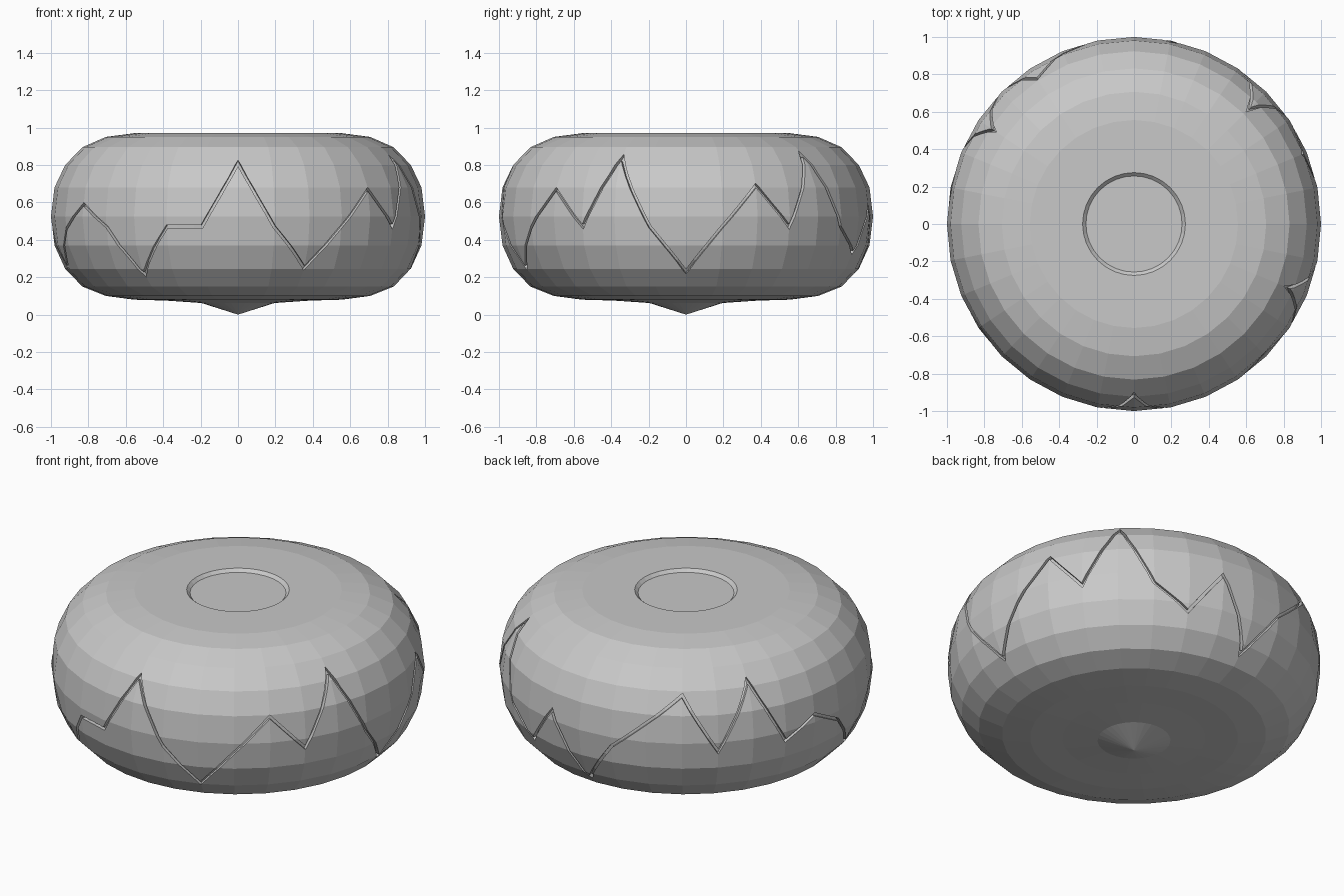
import bpy, bmesh, math
from mathutils import Vector

if "Cube" in bpy.data.objects:
    bpy.data.objects.remove(bpy.data.objects["Cube"])

N = 32
STEP = 2 * math.pi / N

# one flat grey
grey = bpy.data.materials.new("stone_grey")
grey.diffuse_color = (0.58, 0.58, 0.58, 1)
grey.use_nodes = True
grey.node_tree.nodes["Principled BSDF"].inputs["Base Color"].default_value = grey.diffuse_color

# profile (radius, height): bottom tip, rounded side, flat top, shallow round recess
SIDE = [(0.556, 0.08), (0.707, 0.10), (0.832, 0.15), (0.924, 0.245), (0.981, 0.37),
        (1.0, 0.525), (0.981, 0.68), (0.924, 0.80), (0.832, 0.895), (0.707, 0.95), (0.556, 0.97)]
PROFILE = ([(0, 0.0), (0.195, 0.062), (0.383, 0.075)] + SIDE
           + [(0.275, 0.97), (0.257, 0.953), (0, 0.953)])

# crack height at each column, starting at the front and going towards +x
CRACK = [0.81, 0.47, 0.25, 0.47, 0.67, 0.47, 0.84, 0.47, 0.23, 0.47, 0.69,
         0.47, 0.86, 0.47, 0.33, 0.58, 0.205, 0.47, 0.63, 0.78, 0.47, 0.825,
         0.47, 0.57, 0.47, 0.25, 0.46, 0.59, 0.47, 0.215, 0.47, 0.47]


def point(r, a, z):
    return Vector((r * math.sin(a), -r * math.cos(a), z))


def make_object(name, bm):
    bmesh.ops.recalc_face_normals(bm, faces=bm.faces)
    me = bpy.data.meshes.new(name)
    bm.to_mesh(me)
    bm.free()
    me.materials.append(grey)
    ob = bpy.data.objects.new(name, me)
    bpy.context.collection.objects.link(ob)
    return ob


def bridge(bm, a, b):
    n = max(len(a), len(b))
    for i in range(n):
        j = (i + 1) % n
        if len(a) == 1:
            bm.faces.new((a[0], b[j], b[i]))
        elif len(b) == 1:
            bm.faces.new((a[i], a[j], b[0]))
        else:
            bm.faces.new((a[i], a[j], b[j], b[i]))


# body: faceted squashed ball
bm = bmesh.new()
rings = []
for r, z in PROFILE:
    rings.append([bm.verts.new(point(r, i * STEP, z)) for i in range(N if r else 1)])
for a, b in zip(rings, rings[1:]):
    bridge(bm, a, b)
body = make_object("cracked_body", bm)


# radius of the faceted side at a given angle and height
def radius(a, z):
    for (r0, z0), (r1, z1) in zip(SIDE, SIDE[1:]):
        if z0 <= z <= z1:
            r = r0 + (r1 - r0) * (z - z0) / (z1 - z0)
            break
    d = (a % STEP) - STEP / 2
    return r * math.cos(STEP / 2) / math.cos(d)


# crack cutter: thin zigzag band following the surface
SUB, HALF, CENTRE = 4, 0.008, Vector((0, 0, 0.525))
path = []
for i in range(N):
    for k in range(SUB):
        t = k / SUB
        path.append(Vector(((i + t) * STEP, CRACK[i] * (1 - t) + CRACK[(i + 1) % N] * t)))
M = len(path)
full = Vector((2 * math.pi, 0))
bm = bmesh.new()
loops = [[], [], [], []]
for i, p in enumerate(path):
    before = path[i - 1] - (full if i == 0 else full * 0)
    after = path[(i + 1) % M] + (full if i == M - 1 else full * 0)
    d0, d1 = (p - before).normalized(), (after - p).normalized()
    n0, n1 = Vector((-d0.y, d0.x)), Vector((-d1.y, d1.x))
    m = (n0 + n1).normalized()
    m *= HALF / max(m.dot(n0), 0.3)
    for loop, side, scale in zip(loops, (1, 1, -1, -1), (0.98, 1.05, 1.05, 0.98)):
        q = p + m * side
        s = point(radius(q.x, q.y), q.x, q.y)
        loop.append(bm.verts.new(CENTRE + (s - CENTRE) * scale))
for k in range(4):
    bridge(bm, loops[k], loops[(k + 1) % 4])
cutter = make_object("crack_cutter", bm)
cutter.hide_render = True

# carve the crack, then drop the cutter
mod = body.modifiers.new("crack", 'BOOLEAN')
mod.operation = 'DIFFERENCE'
mod.solver = 'EXACT'
mod.object = cutter
bpy.context.view_layer.update()
carved = bpy.data.meshes.new_from_object(body.evaluated_get(bpy.context.evaluated_depsgraph_get()))
body.modifiers.clear()
body.data = carved
bpy.data.objects.remove(cutter)
